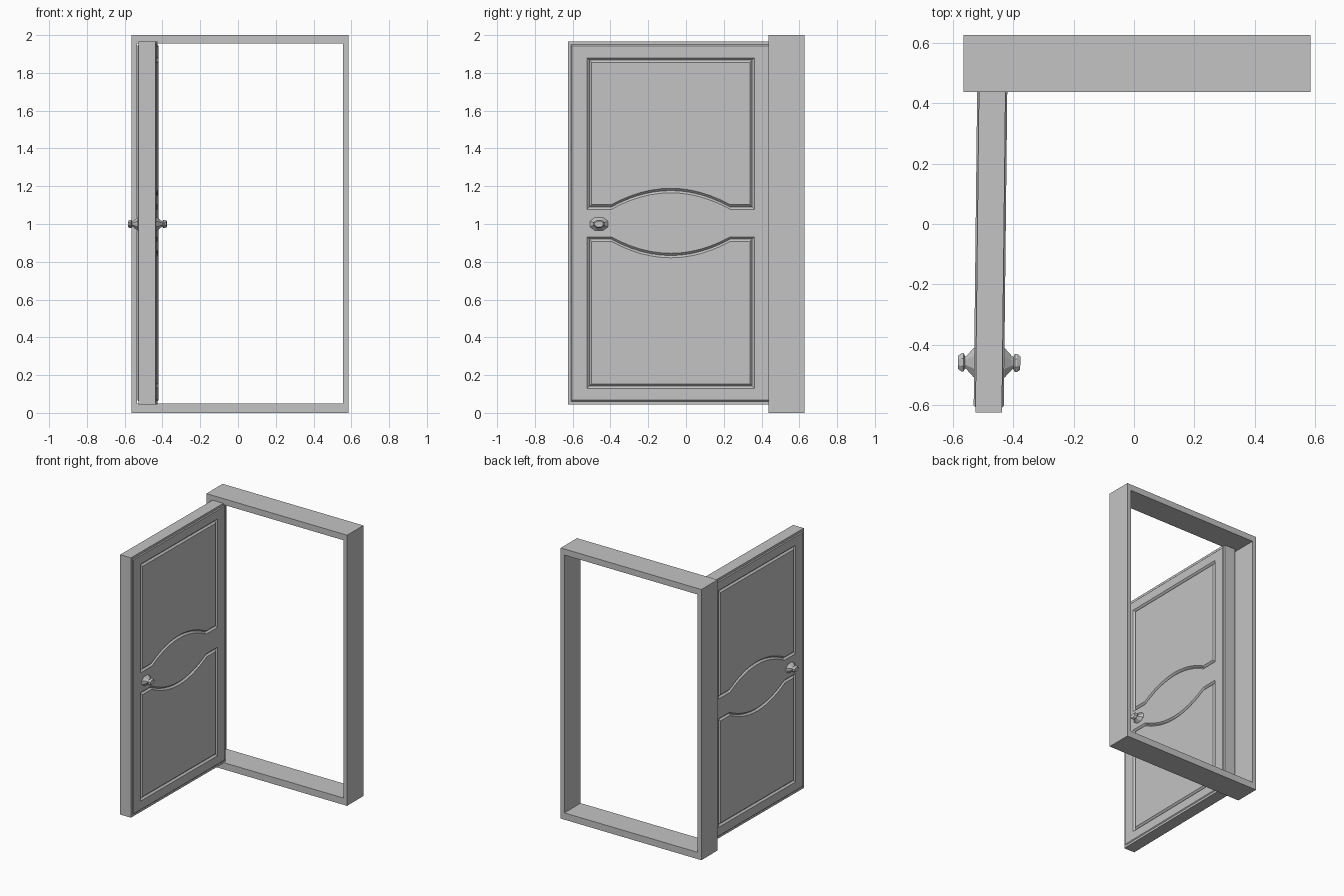
import bpy, bmesh, math
from mathutils import Vector

cube = bpy.data.objects.get("Cube")
if cube:
    bpy.data.objects.remove(cube, do_unlink=True)

GREY = (0.55, 0.55, 0.55, 1.0)
grey = bpy.data.materials.new("light_grey")
grey.use_nodes = True
grey.diffuse_color = GREY
grey.node_tree.nodes["Principled BSDF"].inputs["Base Color"].default_value = GREY


def finish(bm, name):
    mesh = bpy.data.meshes.new(name)
    bm.to_mesh(mesh)
    bm.free()
    mesh.materials.append(grey)
    obj = bpy.data.objects.new(name, mesh)
    bpy.context.collection.objects.link(obj)
    return obj


def row(bm, points):
    return [bm.verts.new(p) for p in points]


def strip(bm, a, b, closed=False):
    """Quads between two rows of vertices."""
    n = len(a)
    for i in range(n if closed else n - 1):
        j = (i + 1) % n
        bm.faces.new((a[i], a[j], b[j], b[i]))


# Door frame: a rectangular ring with depth
def rect(half, low, high, y):
    cx = 0.01
    return [(cx - half, y, low), (cx + half, y, low),
            (cx + half, y, high), (cx - half, y, high)]


FRONT, BACK = 0.438, 0.627
bm = bmesh.new()
rings = [row(bm, rect(*r)) for r in (
    (0.575, 0, 2, FRONT), (0.575, 0, 2, BACK),
    (0.545, 0.05, 1.955, BACK), (0.545, 0.05, 1.955, FRONT))]
for i in range(4):
    strip(bm, rings[i], rings[(i + 1) % 4], closed=True)
bmesh.ops.recalc_face_normals(bm, faces=bm.faces)
finish(bm, "door_frame")

# Door leaf: one eighth is modelled (x thickness, y width, z height), then mirrored
CENTRE = Vector((-0.476, -0.08, 1.005))
SWING = -0.011
HALF_W, HALF_H = 0.545, 0.96
CORE, FACE = 0.044, 0.050


def rim(inset, x):
    w, h = HALF_W - inset, HALF_H - inset
    return [(x, 0, h), (x, w, h), (x, w, 0)]


def panel(inset, x, steps=6):
    """Half outline of the upper panel, with the arched lower edge."""
    side, top, base = 0.443 - inset, 0.875 - inset, 0.073 + inset
    span, rise = 0.315, 0.087
    pts = [(x, 0, top), (x, side, top), (x, side, base)]
    for i in range(steps + 1):
        y = span * (1 - i / steps)
        pts.append((x, y, base + rise * (1 - (y / span) ** 2)))
    return pts


bm = bmesh.new()
edges = [row(bm, rim(*r)) for r in ((0, 0), (0, CORE), (0.016, CORE), (0.022, FACE))]
groove = [row(bm, panel(*p)) for p in ((0, FACE), (0.012, FACE - 0.012), (0.024, FACE))]
for rows in (edges, groove):
    for a, b in zip(rows, rows[1:]):
        strip(bm, a, b)
middle = bm.verts.new((FACE, 0, 0))
rail = bm.faces.new(groove[0] + [middle] + edges[-1][::-1])
bm.faces.new(groove[-1])
bmesh.ops.recalc_face_normals(bm, faces=bm.faces)
rail.normal_update()
if rail.normal.x < 0:
    bmesh.ops.reverse_faces(bm, faces=bm.faces)
door = finish(bm, "door_leaf")
door.location = CENTRE
door.rotation_euler.z = SWING
mirror = door.modifiers.new("mirror", 'MIRROR')
mirror.use_axis = (True, True, True)
mirror.merge_threshold = 0.0005

# Door knobs: oval faceted turnings on both faces
SIDES = 8
PROFILE = [(0.046, 0.054), (0.052, 0.052), (0.074, 0.026), (0.080, 0.021),
           (0.085, 0.033), (0.092, 0.033), (0.103, 0.024), (0.101, 0.012)]
bm = bmesh.new()
rings = []
for x, r in PROFILE:
    angles = [2 * math.pi * (i + 0.5) / SIDES for i in range(SIDES)]
    rings.append(row(bm, [(x, -0.38 + r * math.cos(a), -0.005 + 0.72 * r * math.sin(a))
                          for a in angles]))
for a, b in zip(rings, rings[1:]):
    strip(bm, a, b, closed=True)
bm.faces.new(rings[0])
bm.faces.new(rings[-1])
bmesh.ops.recalc_face_normals(bm, faces=bm.faces)
knobs = finish(bm, "door_knobs")
knobs.location = CENTRE
knobs.rotation_euler.z = SWING
knobs.modifiers.new("mirror", 'MIRROR').use_axis = (True, False, False)
